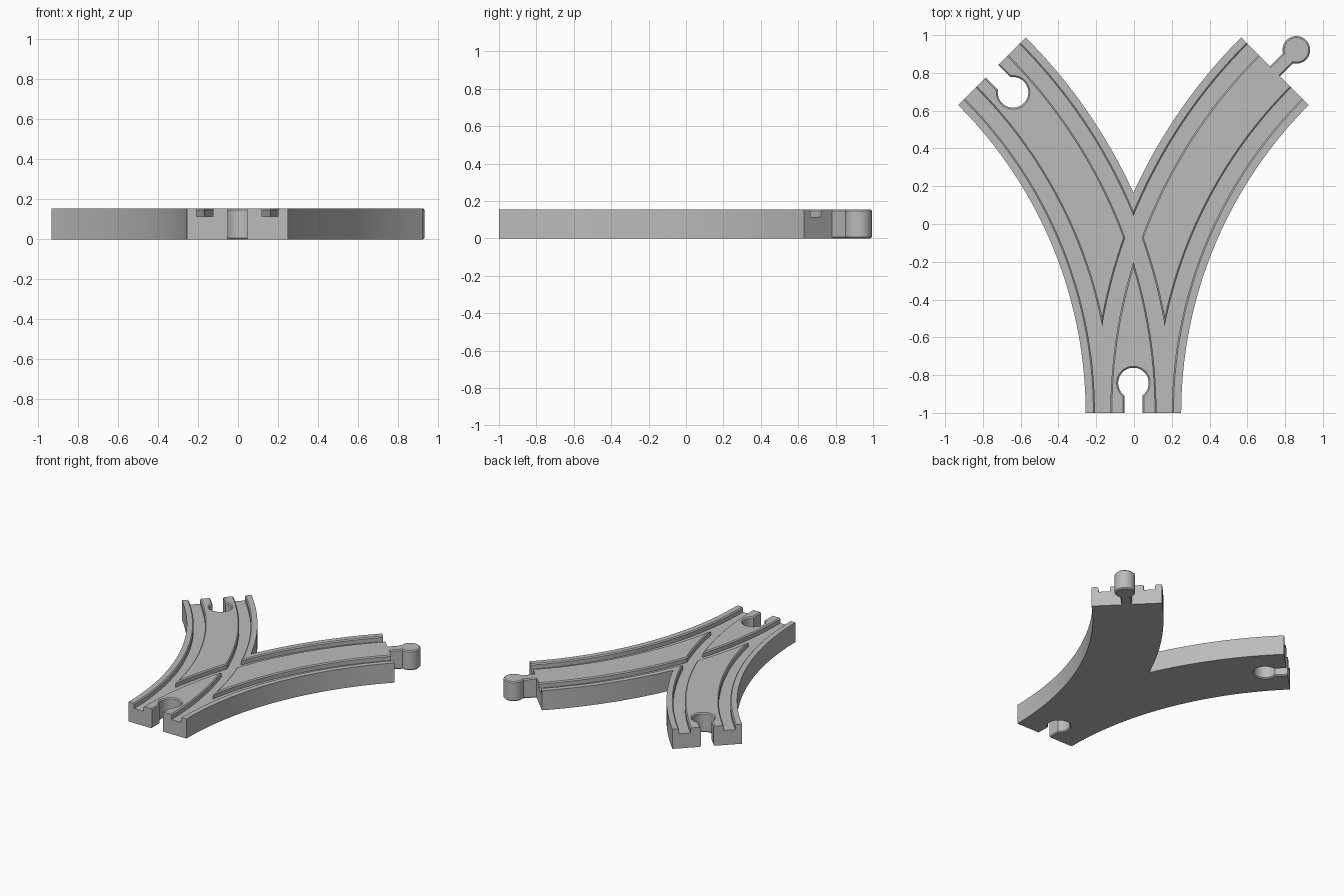
import bpy, bmesh
from math import sin, cos, asin, pi, radians
from mathutils import Vector

if "Cube" in bpy.data.objects:
    bpy.data.objects.remove(bpy.data.objects["Cube"])

R = 2.558            # centre-line radius of each branch
HALF = 0.253         # half width of the track
H = 0.155            # track thickness
SHIFT = -0.003
SWEEP = radians(45)
CHAMFER = 0.008
STEPS = 40

grey = bpy.data.materials.new("light grey")
grey.use_nodes = True
COLOR = (0.5, 0.5, 0.5, 1)
grey.diffuse_color = COLOR
grey.node_tree.nodes["Principled BSDF"].inputs["Base Color"].default_value = COLOR


def loft(name, rings, capped=True):
    """Skin a list of equal closed rings and cap both ends."""
    bm = bmesh.new()
    loops = [[bm.verts.new(p) for p in ring] for ring in rings]
    n = len(loops[0])
    for a, b in zip(loops, loops[1:]):
        for i in range(n):
            j = (i + 1) % n
            bm.faces.new((a[i], a[j], b[j], b[i]))
    bm.faces.new(loops[0])
    bm.faces.new(loops[-1])
    bmesh.ops.recalc_face_normals(bm, faces=bm.faces)
    mesh = bpy.data.meshes.new(name)
    bm.to_mesh(mesh)
    bm.free()
    mesh.materials.append(grey)
    obj = bpy.data.objects.new(name, mesh)
    bpy.context.collection.objects.link(obj)
    return obj


def branch_point(side, radius, angle):
    """Point on a branch arc; side is +1 for the left branch, -1 for the right."""
    return Vector((side * (R - radius * cos(angle)) + SHIFT, -1 + radius * sin(angle)))


def cut(target, cutter):
    cutter.hide_render = True
    mod = target.modifiers.new("cut", 'BOOLEAN')
    mod.operation = 'DIFFERENCE'
    mod.solver = 'EXACT'
    mod.object = cutter
    bpy.context.view_layer.objects.active = target
    bpy.ops.object.modifier_apply(modifier=mod.name)
    bpy.data.objects.remove(cutter)


def groove(side, offset):
    """Swept groove cutter with flared top edges."""
    w, flare = 0.041, CHAMFER + 0.03
    profile = [(-w, 0.115), (w, 0.115), (w, H - CHAMFER),
               (w + flare, H + 0.03), (-w - flare, H + 0.03), (-w, H - CHAMFER)]
    rings = []
    for k in range(-1, STEPS + 2):
        angle = SWEEP * min(max(k, 0), STEPS) / STEPS
        extra = -0.05 if k < 0 else 0.05 if k > STEPS else 0
        tangent = Vector((side * sin(angle), cos(angle))) * extra
        rings.append([(*(branch_point(side, R + offset + dr, angle) + tangent), z)
                      for dr, z in profile])
    return loft("groove_cutter", rings)


def keyhole(name, centre, toward, radius, neck, length, levels):
    """Round head with a straight neck, stacked through (z, outset) levels."""
    toward = Vector(toward).normalized()
    across = Vector((-toward.y, toward.x))
    rings = []
    for z, grow in levels:
        r, h = radius + grow, neck + grow
        start = asin(h / r)
        flat = [(length, -h), (length, h)]
        for k in range(STEPS + 1):
            a = start + (2 * pi - 2 * start) * k / STEPS
            flat.append((r * cos(a), r * sin(a)))
        rings.append([(*(centre + toward * u + across * v), z) for u, v in flat])
    return loft(name, rings)


# Y-shaped track body
angles = [SWEEP * k / STEPS for k in range(STEPS + 1)]
crotch = asin((((R + HALF) ** 2 - R ** 2) ** 0.5) / (R + HALF))
outer = [branch_point(1, R - HALF, a) for a in angles]
inner = [branch_point(1, R + HALF, SWEEP + (crotch - SWEEP) * k / STEPS)
         for k in range(STEPS + 1)]
half = outer + inner
outline = half + [Vector((2 * SHIFT - p.x, p.y)) for p in reversed(half[:-1])]
body = loft("track_body", [[(*p, z) for p in outline] for z in (0, H)])

# Wheel grooves on both branches
for side in (1, -1):
    for offset in (-0.163, 0.163):
        cut(body, groove(side, offset))

# Sockets at the front end and the right branch end
e = 0.02
hole_levels = [(-e, CHAMFER + e), (CHAMFER, 0), (H - CHAMFER, 0), (H + e, CHAMFER + e)]
front_dir = Vector((0, -1))
right_dir = Vector((-1, 1)).normalized()
left_dir = Vector((1, 1)).normalized()
for end, direction in ((Vector((SHIFT, -1)), front_dir),
                       (branch_point(-1, R, SWEEP), right_dir)):
    cut(body, keyhole("socket_cutter", end - direction * 0.158, direction,
                      0.081, 0.047, 0.25, hole_levels))

# Connector peg on the left branch end
peg_levels = [(0, -CHAMFER), (CHAMFER, 0), (H - CHAMFER, 0), (H, -CHAMFER)]
peg = keyhole("connector_peg", branch_point(1, R, SWEEP) + left_dir * 0.16, -left_dir,
              0.073, 0.038, 0.161, peg_levels)

# Smooth the curved walls and keep the edges crisp
bpy.ops.object.select_all(action='DESELECT')
for obj in (body, peg):
    obj.select_set(True)
bpy.context.view_layer.objects.active = body
bpy.ops.object.shade_smooth_by_angle(angle=radians(30))
